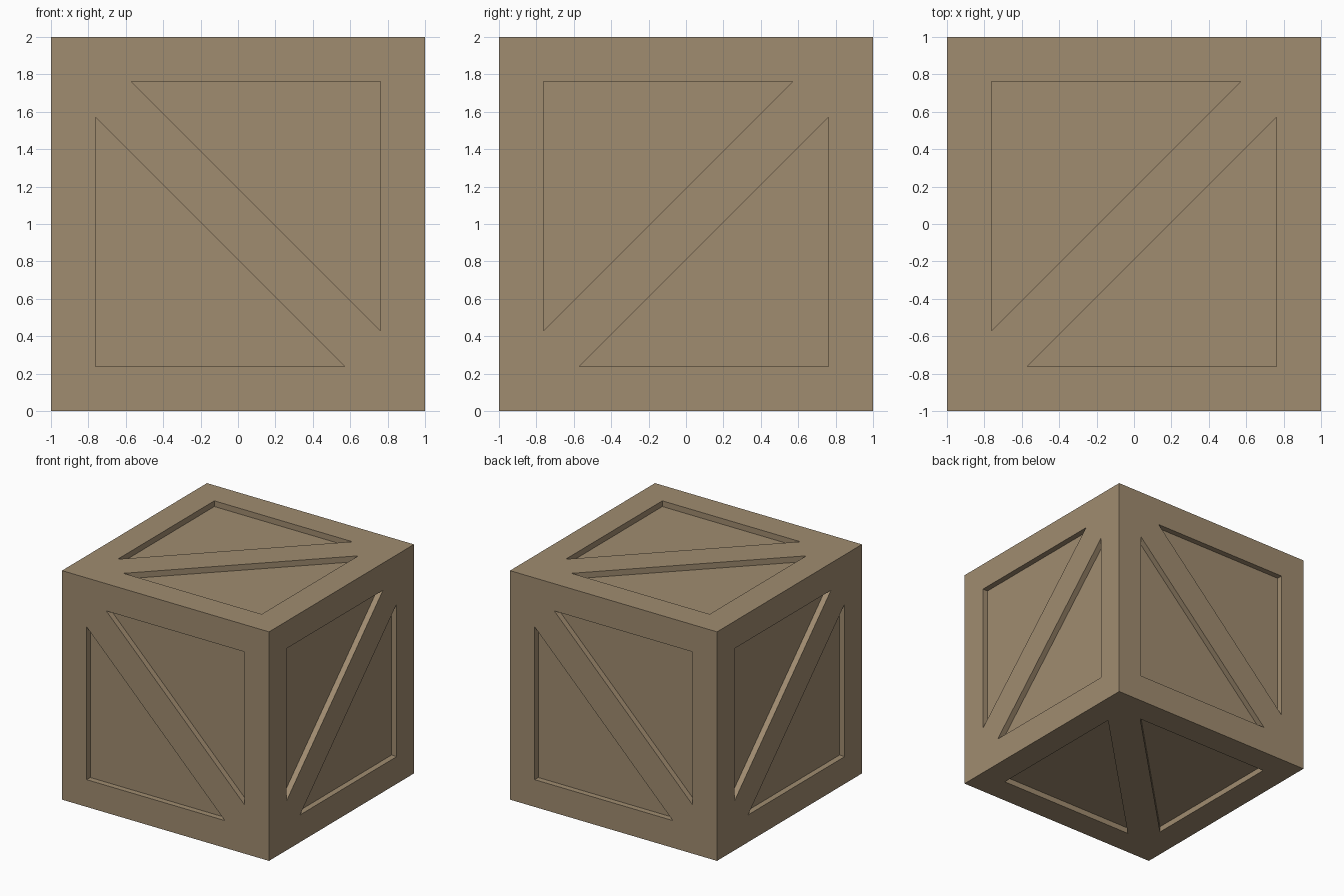
import bpy
import bmesh
from mathutils import Vector

default_cube = bpy.data.objects.get("Cube")
if default_cube:
    bpy.data.objects.remove(default_cube, do_unlink=True)

HALF = 1.0       # half the crate's width
EDGE = 0.762     # outer border of the recesses
TIP = 0.572      # where the diagonal brace cuts the border
DEPTH = 0.05     # how far the panels sit back

X, Y, Z = Vector((1, 0, 0)), Vector((0, 1, 0)), Vector((0, 0, 1))

# In-plane axes of each side; the brace runs along u = v
SIDES = [(X, Y), (Y, X), (Y, Z), (-Y, Z), (Z, -X), (Z, X)]


def make_material(name, colour):
    mat = bpy.data.materials.new(name)
    mat.use_nodes = True
    mat.diffuse_color = colour
    mat.node_tree.nodes["Principled BSDF"].inputs["Base Color"].default_value = colour
    return mat


def add_half_side(bm, u, v, sign):
    """One triangular half of a side: frame, recess walls and sunken panel."""
    normal = u.cross(v)

    def ring(points, sink):
        return [bm.verts.new(sign * (u * a + v * b) + normal * (HALF - sink) + Z * HALF)
                for a, b in points]

    rim = [(-EDGE, -TIP), (TIP, EDGE), (-EDGE, EDGE)]
    outer = ring([(-HALF, -HALF), (HALF, HALF), (-HALF, HALF)], 0)
    inner = ring(rim, 0)
    floor = ring(rim, DEPTH)
    for i in range(3):
        j = (i + 1) % 3
        bm.faces.new((outer[i], outer[j], inner[j], inner[i]))
        bm.faces.new((inner[i], inner[j], floor[j], floor[i]))
    bm.faces.new(floor)


# Crate: six braced sides welded into one closed box
bm = bmesh.new()
for u, v in SIDES:
    for sign in (1, -1):
        add_half_side(bm, u, v, sign)
bmesh.ops.remove_doubles(bm, verts=bm.verts[:], dist=0.0001)
bmesh.ops.recalc_face_normals(bm, faces=bm.faces[:])

mesh = bpy.data.meshes.new("crate")
bm.to_mesh(mesh)
bm.free()
mesh.materials.append(make_material("brown wood", (0.352, 0.262, 0.162, 1)))
crate = bpy.data.objects.new("crate", mesh)
bpy.context.collection.objects.link(crate)
